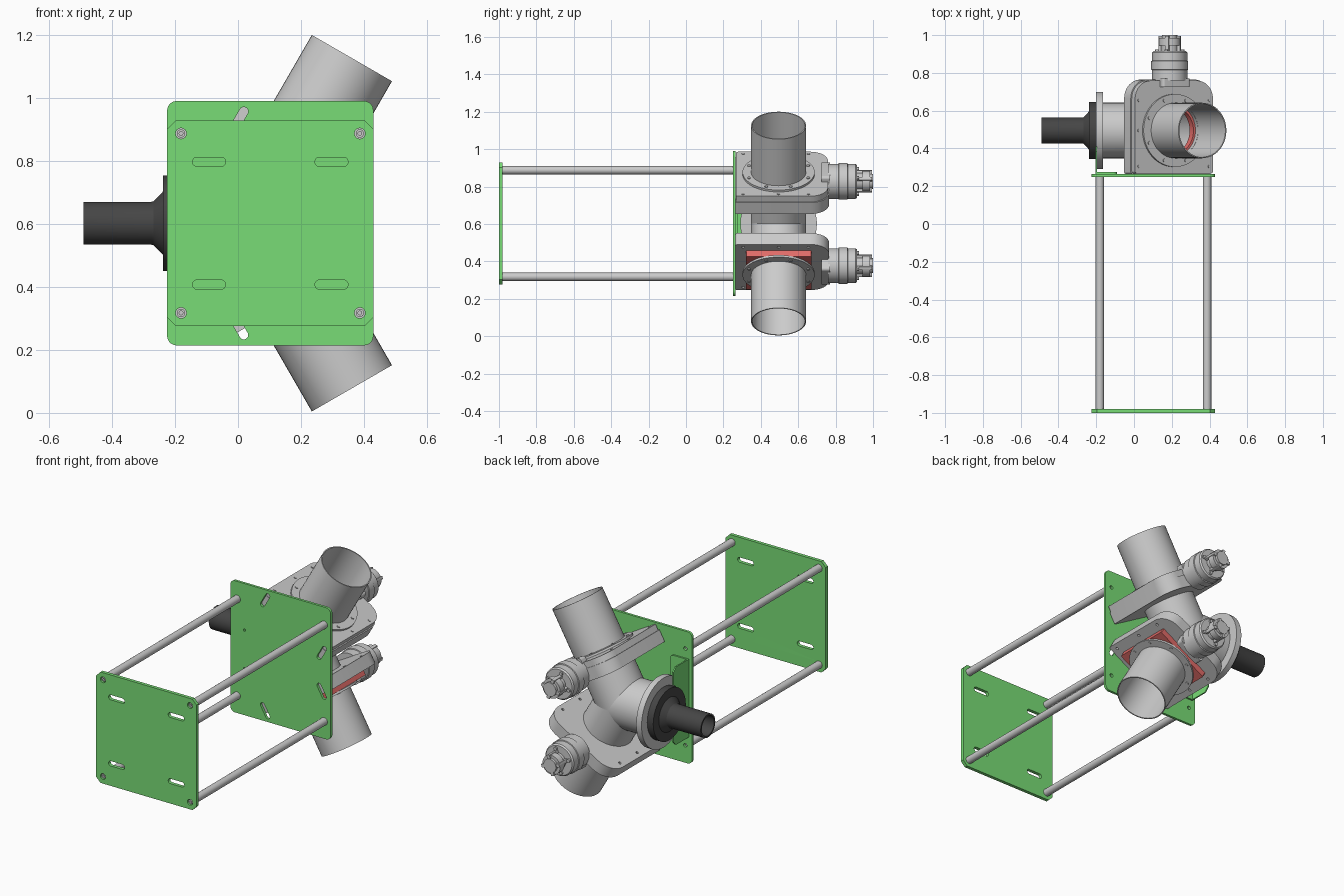
import bpy, bmesh
from math import sin, cos, pi, radians, sqrt
from mathutils import Matrix, Vector

if "Cube" in bpy.data.objects:
    bpy.data.objects.remove(bpy.data.objects["Cube"])

JOINT = Vector((0.059, 0.495, 0.6025))   # where the three pipe arms meet
MID = JOINT.z
R = 0.147                                # pipe radius


def material(name, col):
    m = bpy.data.materials.new(name)
    m.diffuse_color = (*col, 1)
    m.use_nodes = True
    m.node_tree.nodes["Principled BSDF"].inputs["Base Color"].default_value = m.diffuse_color
    return m


GREEN = material("green", (0.19, 0.72, 0.18))
RED = material("red", (0.75, 0.15, 0.14))
DARK = material("dark", (0.06, 0.06, 0.06))


def add(name, bm, mat=None):
    bmesh.ops.remove_doubles(bm, verts=bm.verts, dist=1e-5)
    bmesh.ops.recalc_face_normals(bm, faces=bm.faces)
    me = bpy.data.meshes.new(name)
    bm.to_mesh(me)
    bm.free()
    ob = bpy.data.objects.new(name, me)
    bpy.context.collection.objects.link(ob)
    if mat:
        me.materials.append(mat)
    return ob


def lathe(name, profile, mtx, mat=None, segs=48, shift=None, closed=True):
    """Revolve (radius, height) points about local z; shift bends a point's height."""
    bm = bmesh.new()
    rings = []
    for i, (r, h) in enumerate(profile):
        ring = []
        for k in range(segs):
            a = 2 * pi * k / segs
            dz = shift(i, r * cos(a)) if shift else 0
            ring.append(bm.verts.new(mtx @ Vector((r * cos(a), r * sin(a), h + dz))))
        rings.append(ring)
    n = len(rings)
    for i in range(n if closed else n - 1):
        a, b = rings[i], rings[(i + 1) % n]
        for k in range(segs):
            j = (k + 1) % segs
            bm.faces.new((a[k], a[j], b[j], b[k]))
    return add(name, bm, mat)


def rod(name, r, h0, h1, mtx, mat=None, segs=24):
    return lathe(name, [(0, h0), (r, h0), (r, h1), (0, h1)], mtx, mat, segs, closed=False)


def pipe(name, ro, ri, h0, h1, mtx, mat=None):
    return lathe(name, [(ri, h0), (ro, h0), (ro, h1), (ri, h1)], mtx, mat)


def plate(name, outlines, h0, h1, mtx, mat=None):
    """Extrude a flat outline with holes between local z heights h0 and h1."""
    cu = bpy.data.curves.new(name, 'CURVE')
    cu.dimensions = '2D'
    cu.fill_mode = 'BOTH'
    cu.extrude = (h1 - h0) / 2
    for pts in outlines:
        sp = cu.splines.new('POLY')
        sp.points.add(len(pts) - 1)
        for p, (x, y) in zip(sp.points, pts):
            p.co = (x, y, 0, 1)
        sp.use_cyclic_u = True
    tmp = bpy.data.objects.new(name + "_curve", cu)
    bpy.context.collection.objects.link(tmp)
    dg = bpy.context.evaluated_depsgraph_get()
    me = bpy.data.meshes.new_from_object(tmp.evaluated_get(dg))
    bm = bmesh.new()
    bm.from_mesh(me)
    bm.transform(mtx @ Matrix.Translation((0, 0, (h0 + h1) / 2)))
    bpy.data.objects.remove(tmp)
    bpy.data.meshes.remove(me)
    return add(name, bm, mat)


def rrect(x0, x1, y0, y1, radii, n=8):
    """Rounded rectangle; radii run from top right anticlockwise, n=1 gives chamfers."""
    pts = []
    corners = [(x1, y1, -1, -1), (x0, y1, 1, -1), (x0, y0, 1, 1), (x1, y0, -1, 1)]
    for q, ((cx, cy, sx, sy), r) in enumerate(zip(corners, radii)):
        for k in range(n + 1):
            a = pi / 2 * (q + k / n)
            pts.append((cx + sx * r + r * cos(a), cy + sy * r + r * sin(a)))
    return pts


def circle(x, y, r, n=24):
    return [(x + r * cos(2 * pi * k / n), y + r * sin(2 * pi * k / n)) for k in range(n)]


def slot(x, y, length, width, ang=0):
    base = rrect(-length / 2, length / 2, -width / 2, width / 2, [width / 2 - 1e-4] * 4)
    c, s = cos(ang), sin(ang)
    return [(x + px * c - py * s, y + px * s + py * c) for px, py in base]


def frame(origin, x, y, z):
    m = Matrix((x, y, z)).transposed().to_4x4()
    m.translation = origin
    return m


def arm(dx, dz):
    return frame(JOINT, (dz, 0, -dx), (0, 1, 0), (dx, 0, dz))


def facing_front(y):
    return frame((0, y, 0), (1, 0, 0), (0, 0, 1), (0, -1, 0))


UP, DOWN, LEFT = arm(0.5, sqrt(0.75)), arm(0.5, -sqrt(0.75)), arm(-1, 0)

# green end plates
posts = [(x, z) for x in (-0.181, 0.387) for z in (MID - 0.285, MID + 0.285)]
plate("front_plate", [rrect(-0.225, 0.43, MID - 0.327, MID + 0.327, [0.028] * 4, 1)]
      + [slot(x, MID + s * 0.195, 0.105, 0.029) for x in (-0.092, 0.297) for s in (-1, 1)]
      + [circle(x, z, 0.017) for x, z in posts], 0, 0.02, facing_front(-0.98), GREEN)
slots = []
for s in (-1, 1):
    for k in (-0.213, 0.213):
        slots.append(slot(0.186 + k * 0.866, MID + s * (0.2195 - k * 0.5), 0.095, 0.028, s * pi / 3))
plate("middle_plate", [rrect(-0.225, 0.43, MID - 0.388, MID + 0.388, [0.03] * 4)] + slots
      + [circle(-0.133, MID + s * 0.113, 0.007, 12) for s in (-1, 1)]
      + [circle(x, z, 0.011, 16) for x, z in posts], 0, 0.015, facing_front(0.265), GREEN)

# spacer rods with screws in the front plate
for x, z in posts:
    m = facing_front(0) @ Matrix.Translation((x, z, 0))
    rod("spacer_rod", 0.022, -0.25, 0.98, m)
    pipe("rod_screw", 0.013, 0.006, 0.98, 0.994, m)

# green angle bracket, cut round to clear the inlet
side = frame((-0.2, 0, MID), (0, 1, 0), (0, 0, 1), (1, 0, 0))
arc = [(0.495 - 0.157 * cos(a), 0.157 * sin(a)) for a in [radians(-57 + 9.5 * k) for k in range(13)]]
plate("bracket_web", [[(0.265, -0.23), (0.385, -0.23), (0.41, -0.205)] + arc
                      + [(0.41, 0.205), (0.385, 0.23), (0.265, 0.23)]], -0.005, 0.003, side, GREEN)
plate("bracket_foot", [rrect(-0.2, -0.09, MID - 0.23, MID + 0.23, [0.02, 0.001, 0.001, 0.02])],
      0, 0.01, facing_front(0.275), GREEN)

# three-way pipe, each arm mitred where it meets the others
for name, m, end in (("upper_branch", UP, 0.2), ("lower_branch", DOWN, 0.2), ("inlet_branch", LEFT, 0.245)):
    lathe(name, [(R - 0.007, 0), (R, 0), (R, end), (R - 0.007, end)], m,
          shift=lambda i, w: abs(w) / sqrt(3) if i < 2 else 0)

# inlet flange and dark hose reducer
pipe("inlet_flange", 0.205, 0.14, 0.224, 0.259, LEFT)
lathe("hose_reducer", [(0.06, 0.25), (0.152, 0.25), (0.152, 0.298), (0.1, 0.298), (0.07, 0.327),
                       (0.068, 0.335), (0.068, 0.549), (0.058, 0.549)], LEFT, DARK)


def valve(side_name, m, covered):
    """Slide valve with outlet pipe and actuator; the lower one has no cover."""
    outline = rrect(-0.244, 0.244, -0.23, 0.27, [0.1, 0.1, 0.012, 0.012])
    bore = circle(0, 0, 0.14, 48)
    corners = [(x, y) for x in (-0.215, 0.215) for y in (-0.19, 0, 0.16)]
    holes = [circle(x, y, 0.008, 12) for x, y in corners]
    plate(side_name + "_valve_body", [outline, bore] + ([] if covered else holes), 0.2, 0.27, m)
    if covered:
        cover = rrect(-0.238, 0.238, -0.227, 0.264, [0.096, 0.096, 0.012, 0.012])
        plate(side_name + "_valve_cover", [cover, bore], 0.27, 0.306, m)
        for x, y in corners:
            rod("cover_bolt", 0.008, 0.3, 0.31, m @ Matrix.Translation((x, y, 0)), None, 12)
        pipe(side_name + "_seal", 0.142, 0.128, 0.25, 0.29, m, RED)
    else:
        plate("lower_slide", [rrect(-0.177, 0.177, -0.175, 0.177, [0.004] * 4, 1),
                              circle(0, 0, 0.132, 48)], 0.268, 0.306, m, RED)
    # outlet pipe with bolted flange
    pipe(side_name + "_outlet_flange", 0.193, 0.14, 0.306, 0.318, m)
    pipe(side_name + "_outlet", R, R - 0.006, 0.306, 0.6056, m)
    for k in range(8):
        a = pi / 4 * (k + 0.5)
        rod("flange_bolt", 0.009, 0.312, 0.323,
            m @ Matrix.Translation((0.171 * cos(a), 0.171 * sin(a), 0)), None, 12)
    # actuator along y
    act = m @ Matrix.Translation((0, 0, 0.26)) @ Matrix.Rotation(-pi / 2, 4, 'X')
    plate(side_name + "_actuator_mount", [rrect(-0.085, 0.085, -0.075, 0.05, [0.015] * 4)], 0.23, 0.275, act)
    lathe(side_name + "_actuator", [(0, 0.265), (0.093, 0.265), (0.093, 0.32), (0.098, 0.322), (0.098, 0.368),
                                    (0.093, 0.37), (0.093, 0.412), (0.086, 0.42), (0.045, 0.42), (0.045, 0.45),
                                    (0.057, 0.45), (0.057, 0.49), (0.04, 0.49), (0.04, 0.505), (0, 0.505)],
          act, closed=False)
    for k in range(4):
        spin = act @ Matrix.Rotation(pi / 4 + k * pi / 2, 4, 'Z')
        rod("actuator_screw", 0.01, 0.415, 0.43, spin @ Matrix.Translation((0.07, 0, 0)), None, 12)
        plate("actuator_lug", [rrect(0.035, 0.06, -0.01, 0.01, [0.003] * 4, 2)], 0.42, 0.5, spin)


valve("upper", UP, True)
valve("lower", DOWN, False)

bpy.ops.object.select_all(action='SELECT')
bpy.context.view_layer.objects.active = bpy.context.collection.objects[0]
bpy.ops.object.shade_smooth_by_angle(angle=radians(30))
